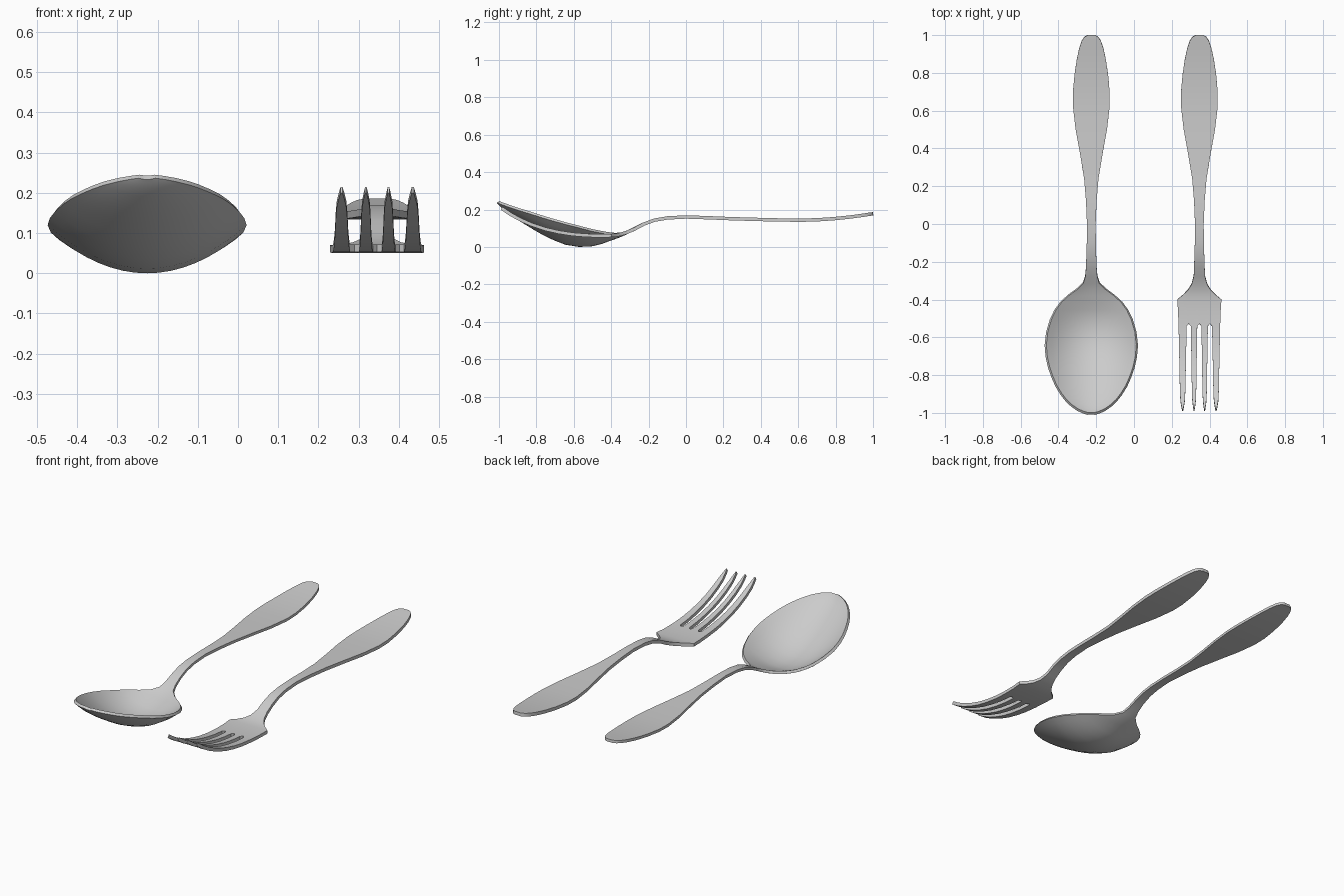
import bpy

# Shared handle: (y, half width, z of the upper face)
HANDLE = [(1.0, .018, .186), (.99, .036, .185), (.97, .05, .182), (.93, .064, .176),
          (.87, .077, .168), (.79, .089, .16), (.7, .097, .154), (.62, .097, .152),
          (.5, .083, .153), (.38, .061, .156), (.24, .038, .16), (.12, .028, .165),
          (0, .023, .169), (-.1, .024, .164), (-.17, .026, .152), (-.23, .028, .13)]

# Spoon bowl: (y, half width, rim z, hollow depth)
BOWL = [(-.28, .032, .105, 0), (-.315, .042, .088, .003), (-.346, .074, .077, .007),
        (-.38, .12, .075, .018), (-.415, .158, .079, .034), (-.455, .187, .086, .056),
        (-.505, .211, .096, .078), (-.57, .23, .113, .098), (-.64, .238, .131, .105),
        (-.70, .233, .148, .099), (-.755, .221, .164, .089), (-.807, .203, .181, .076),
        (-.855, .182, .196, .062), (-.897, .156, .209, .048), (-.93, .13, .22, .036),
        (-.955, .104, .229, .026), (-.978, .071, .237, .016), (-.991, .042, .242, .007),
        (-.998, .018, .245, .002)]

# Fork neck and palm: (y, half width, z)
PALM = [(-.28, .03, .103), (-.32, .041, .086), (-.35, .06, .077), (-.375, .086, .072),
        (-.40, .117, .07), (-.46, .113, .068)]

# Fork tines: (y, half width scale, z)
TINES = [(-.54, 1, .071), (-.61, .93, .077), (-.68, .86, .088), (-.75, .79, .104),
         (-.82, .73, .127), (-.88, .67, .153), (-.93, .55, .18), (-.96, .32, .2),
         (-.98, .12, .214)]


def sheet(name, cx, rows, thickness, extra=((), ())):
    """Skin rows of points with quads, then thicken downwards."""
    verts, faces = [], []

    def skin(strip):
        n, base = len(strip[0]), len(verts)
        for row in strip:
            verts.extend(row)
        for r in range(len(strip) - 1):
            for c in range(n - 1):
                a = base + r * n + c
                faces.append((a, a + n, a + n + 1, a + 1))

    skin(rows)
    for strip in extra:
        if strip:
            skin(strip)
    mesh = bpy.data.meshes.new(name)
    mesh.from_pydata(verts, [], faces)
    obj = bpy.data.objects.new(name, mesh)
    bpy.context.collection.objects.link(obj)
    obj.location.x = cx
    bpy.context.view_layer.objects.active = obj
    obj.select_set(True)
    # Weld the separate strips
    weld = obj.modifiers.new("weld", 'WELD')
    weld.merge_threshold = .0005
    solid = obj.modifiers.new("thickness", 'SOLIDIFY')
    solid.thickness, solid.offset = thickness, -1
    for m in ("weld", "thickness"):
        bpy.ops.object.modifier_apply(modifier=m)
    bpy.ops.object.shade_smooth_by_angle(angle=.7)
    obj.select_set(False)
    return obj


# Spoon: flat handle flowing into a parabolic bowl
cols = [i / 8 for i in range(-8, 9)]
spoon_rows = [[(u * w, y, rim - d * (1 - u * u)) for u in cols]
              for y, w, rim, d in [(*h, 0) for h in HANDLE] + BOWL]
sheet("spoon", -.226, spoon_rows, .015)

# Fork: columns line up with tine edges and slot centres
half = [(.1, .41), (.61, 1)]
u_fork = [-1, -.61, -.51, -.41, -.1, 0, .1, .41, .51, .61, 1]
ROOT_W = .11
fork_rows = [[(u * w, y, z) for u in u_fork] for y, w, z in HANDLE + PALM]
y0, _, z0 = TINES[0]
# Rounded slot roots
fork_rows.append([(u * ROOT_W, y0 + (.012 if u in (-.51, 0, .51) else 0), z0) for u in u_fork])

tines = []
for a, b in [(-1, -.61), (-.41, -.1), (.1, .41), (.61, 1)]:
    mid, hw = (a + b) / 2 * ROOT_W, (b - a) / 2 * ROOT_W
    tines.append([[(mid - hw * s, y, z), (mid + hw * s, y, z)] for y, s, z in TINES])
sheet("fork", .346, fork_rows, .018, tines)
